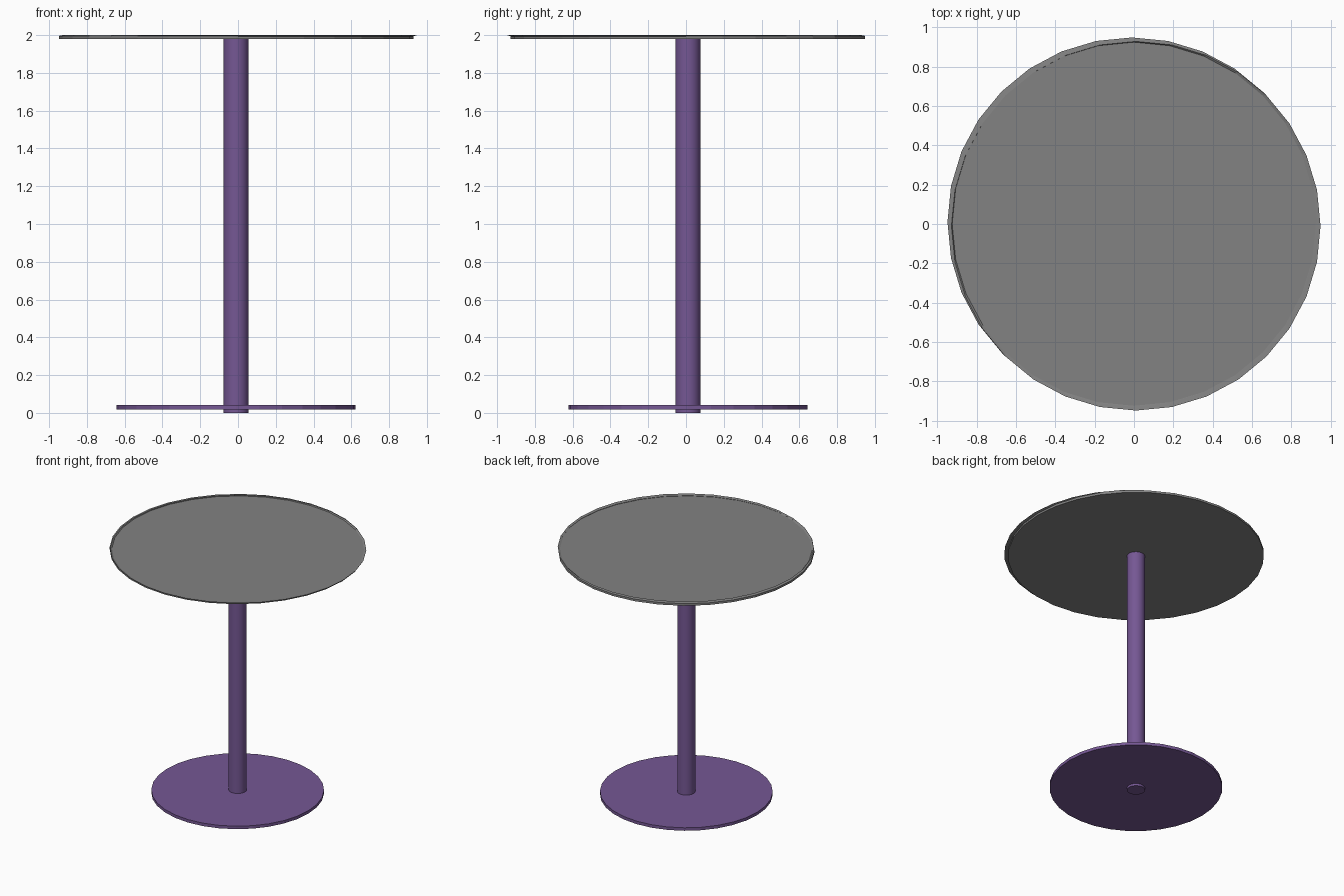
import bpy, bmesh
from math import cos, sin, tau

if "Cube" in bpy.data.objects:
    bpy.data.objects.remove(bpy.data.objects["Cube"])

SIDES = 32
CX, CY = -0.01, 0.01


def colour(name, rgb):
    mat = bpy.data.materials.new(name)
    mat.diffuse_color = (*rgb, 1)
    mat.use_nodes = True
    mat.node_tree.nodes["Principled BSDF"].inputs["Base Color"].default_value = mat.diffuse_color
    return mat


purple = colour("purple", (0.178, 0.096, 0.295))
dark_grey = colour("dark_grey", (0.225, 0.225, 0.225))


def stack(name, rings, mat, smooth=False):
    """Capped solid through rings given as (x, y, z, radius)."""
    bm = bmesh.new()
    loops = [[bm.verts.new((x + r * cos(tau * i / SIDES), y + r * sin(tau * i / SIDES), z))
              for i in range(SIDES)] for x, y, z, r in rings]
    for a, b in zip(loops, loops[1:]):
        for i in range(SIDES):
            j = (i + 1) % SIDES
            bm.faces.new((a[i], a[j], b[j], b[i])).smooth = smooth
    bm.faces.new(loops[0][::-1])
    bm.faces.new(loops[-1])
    mesh = bpy.data.meshes.new(name)
    bm.to_mesh(mesh)
    bm.free()
    mesh.materials.append(mat)
    obj = bpy.data.objects.new(name, mesh)
    bpy.context.collection.objects.link(obj)
    return obj


# round foot plate, slightly off the floor
stack("base_plate", [(CX, CY, 0.018, 0.633), (CX, CY, 0.042, 0.633)], purple)

# central post, reaching the floor
stack("post", [(CX, CY, 0.0, 0.066), (CX, CY, 1.985, 0.066)], purple, True)

# thin tabletop: the rim is shifted slightly to the front right around a shallow recess
stack("tabletop", [(CX, CY, 1.979, 0.938), (CX, CY, 1.996, 0.938),
                   (-CX, -CY, 2.0, 0.938), (0, 0, 1.993, 0.924)], dark_grey)
